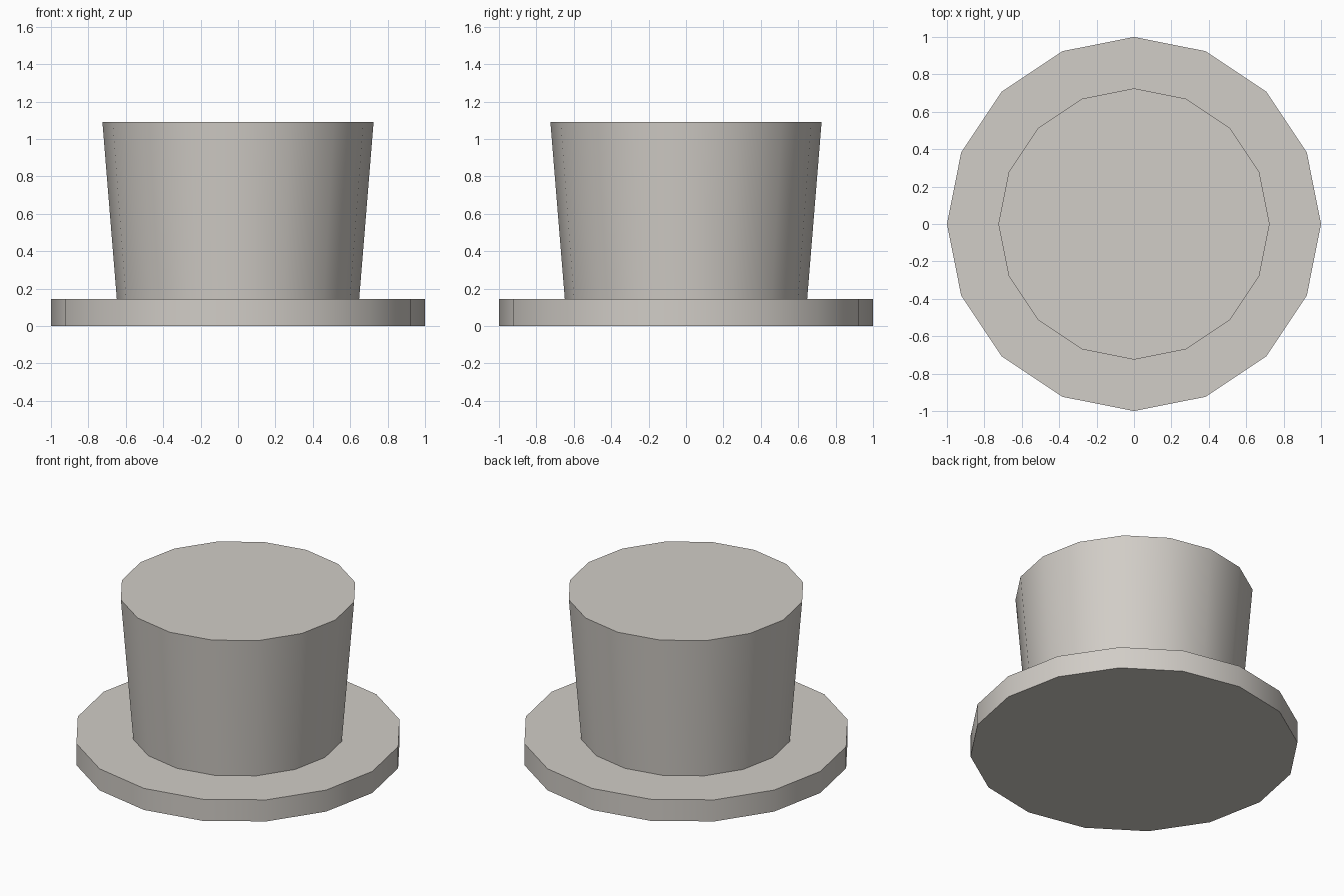
import bpy
import bmesh
import math
from mathutils import Matrix

cube = bpy.data.objects.get("Cube")
if cube:
    bpy.data.objects.remove(cube, do_unlink=True)

SIDES = 16
BRIM_TOP = 0.145
CROWN_TOP = 1.09

# Warm light grey felt
felt = bpy.data.materials.new("warm_grey")
felt.use_nodes = True
colour = (0.64, 0.61, 0.57, 1.0)
felt.diffuse_color = colour
bsdf = next(n for n in felt.node_tree.nodes if n.type == 'BSDF_PRINCIPLED')
bsdf.inputs["Base Color"].default_value = colour
bsdf.inputs["Roughness"].default_value = 0.8


def tapered_drum(name, r_bottom, r_top, z0, z1):
    """Closed 16-sided drum with smooth walls and sharp rims."""
    bm = bmesh.new()
    bmesh.ops.create_cone(
        bm, cap_ends=True, segments=SIDES,
        radius1=r_bottom, radius2=r_top, depth=z1 - z0,
        matrix=Matrix.Translation((0, 0, (z0 + z1) / 2)))
    mesh = bpy.data.meshes.new(name)
    bm.to_mesh(mesh)
    bm.free()
    mesh.materials.append(felt)
    obj = bpy.data.objects.new(name, mesh)
    bpy.context.collection.objects.link(obj)
    bpy.ops.object.select_all(action='DESELECT')
    obj.select_set(True)
    bpy.context.view_layer.objects.active = obj
    bpy.ops.object.shade_smooth_by_angle(angle=math.radians(30))
    return obj


# Flat disc brim, and the crown flaring upward from it
tapered_drum("brim", 1.0, 1.0, 0.0, BRIM_TOP)
tapered_drum("crown", 0.648, 0.725, BRIM_TOP, CROWN_TOP)
